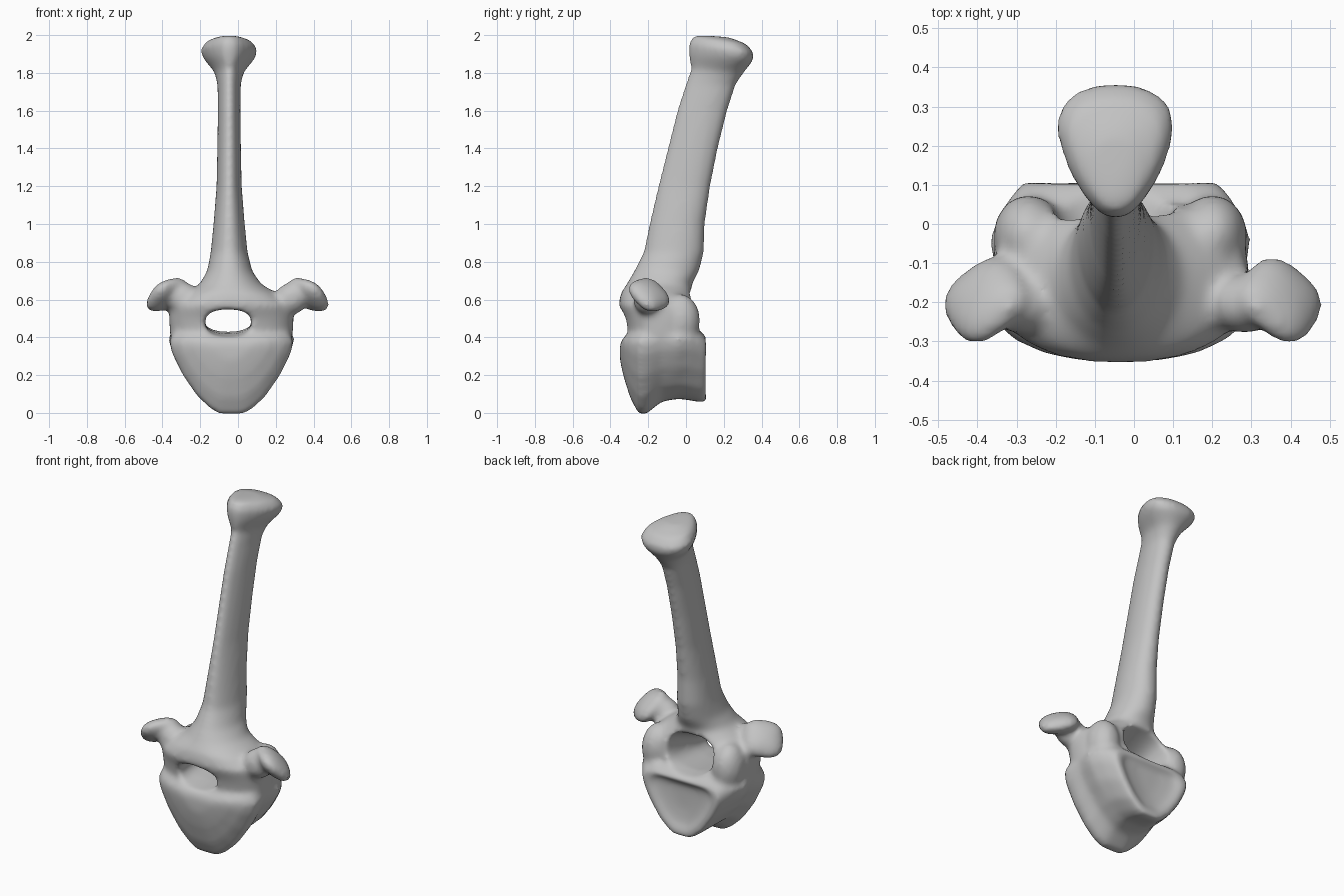
import bpy, bmesh, math
from mathutils import Matrix, Vector

cube = bpy.data.objects.get("Cube")
if cube:
    bpy.data.objects.remove(cube)

MID = -0.035
N = 40

bone = bpy.data.materials.new("bone grey")
bone.use_nodes = True
bone.diffuse_color = (0.55, 0.55, 0.55, 1)
bone.node_tree.nodes["Principled BSDF"].inputs["Base Color"].default_value = (0.55, 0.55, 0.55, 1)


def finish(name, bm):
    bmesh.ops.recalc_face_normals(bm, faces=bm.faces)
    mesh = bpy.data.meshes.new(name)
    bm.to_mesh(mesh)
    bm.free()
    mesh.materials.append(bone)
    ob = bpy.data.objects.new(name, mesh)
    bpy.context.collection.objects.link(ob)
    return ob


def loft(name, rings):
    """Skin a list of closed point rings and cap both ends."""
    bm = bmesh.new()
    loops = [[bm.verts.new(p) for p in ring] for ring in rings]
    for a, b in zip(loops, loops[1:]):
        for i in range(len(a)):
            j = (i + 1) % len(a)
            bm.faces.new((a[i], a[j], b[j], b[i]))
    bm.faces.new(loops[0])
    bm.faces.new(loops[-1])
    return finish(name, bm)


def power(v, e):
    return math.copysign(abs(v) ** e, v)


def level_ring(z, w, y0, y1, square, taper, tilt):
    """Horizontal section, narrowed to the front by taper."""
    ring = []
    mid = MID - .012 * min(1, max(0, z - .6) * 5)
    for i in range(N):
        a = 2 * math.pi * i / N
        s, c = power(math.sin(a), square), power(math.cos(a), square)
        y = (y0 + y1) / 2 + s * (y1 - y0) / 2
        x = mid + w * c * (1 + taper * s) / (1 + taper * taper / 2)
        ring.append((x, y, z + tilt * s))
    return ring


# Arch flowing up into the long spine and its flared head
arch_levels = [
    (.30, .27, -.28, .03, .8, 0, 0), (.41, .325, -.31, .06, .8, 0, 0),
    (.50, .33, -.327, .06, .8, 0, 0), (.57, .325, -.357, .06, .85, 0, 0),
    (.63, .25, -.347, .035, .9, 0, 0), (.68, .165, -.315, .03, 1, 0, 0),
    (.75, .12, -.275, .07, 1, 0, 0), (.85, .098, -.225, .095, 1, .1, 0),
    (1.0, .083, -.195, .10, 1, .15, 0), (1.2, .067, -.15, .13, 1, .2, 0),
    (1.4, .063, -.10, .17, 1, .2, 0), (1.6, .06, -.05, .22, 1, .2, 0),
    (1.74, .062, -.005, .265, 1, .25, 0), (1.81, .08, .025, .305, 1, .35, -.01),
    (1.88, .135, .013, .355, .9, .4, -.015), (1.93, .152, .013, .36, .9, .4, -.025),
    (1.975, .12, .04, .32, .9, .4, -.022), (1.993, .05, .10, .23, 1, .3, -.005),
]
spine = loft("arch_and_spine", [level_ring(*l) for l in arch_levels])

# Heart-shaped body, domed in front, narrower and gently dished behind
heart = [(0, 0), (.005, .2), (.06, .33), (.2, .54), (.45, .78), (.7, .95),
         (.85, 1), (.95, .92), (1, .7), (1, .3)]
heart += [(t, -w) for t, w in reversed(heart[1:])]


def heart_ring(y, w, z0, z1):
    return [(MID + .345 * w * u, y, z0 + t * (z1 - z0)) for t, u in heart]


body = loft("body", [heart_ring(*r) for r in (
    (-.35, .3, .28, .37), (-.33, .58, .19, .40), (-.295, .8, .08, .42),
    (-.25, .94, -.006, .44), (-.21, .96, -.006, .45), (-.13, .93, .06, .45),
    (-.04, .98, .075, .45), (.03, .90, .065, .45), (.08, .80, .055, .43),
    (.108, .73, .06, .40), (.107, .64, .09, .39), (.085, .5, .14, .38),
    (.075, .2, .22, .34))])


# Side processes: a stout neck ending in a tilted, slightly pointed paddle
def blob(name, centre, radii, roll=0, pitch=0, point=0):
    bm = bmesh.new()
    bmesh.ops.create_uvsphere(bm, u_segments=32, v_segments=16, radius=1)
    for v in bm.verts:
        pull = 1 - point * math.sin(2 * math.atan2(v.co.y, v.co.x)) ** 2
        v.co.x *= pull
        v.co.y *= pull
    bm.transform(Matrix.Translation(Vector(centre)) @ Matrix.Rotation(roll, 4, "Y")
                 @ Matrix.Rotation(pitch, 4, "X") @ Matrix.Diagonal((*radii, 1)))
    return finish(name, bm)


parts = [body]
for side, label in ((1, "left"), (-1, "right")):
    x = -.003
    parts.append(blob(label + "_paddle", (x + side * .378, -.195, .625),
                      (.127, .122, .055), side * .65, -.45, .1))
    parts.append(blob(label + "_neck", (x + side * .285, -.205, .605),
                      (.09, .075, .085), side * -.5))
    parts.append(blob(label + "_rear_facet", (MID + side * .235, -.03, .49),
                      (.09, .105, .14)))

# Canal from front to back, wider behind
canal = loft("canal_cutter", [
    [(MID - .017 + rx * power(math.cos(a), .8), y, z + rz * power(math.sin(a), .8))
     for a in (2 * math.pi * i / N for i in range(N))]
    for y, z, rx, rz in ((-.5, .46, .125, .08), (-.2, .485, .122, .067),
                         (0, .535, .145, .105), (.2, .56, .18, .15))])
canal.hide_render = True

# Small side hollows between body and arch
cutters = [canal]
for side in (1, -1):
    pit = blob("side_hollow", (MID + side * .37, .02, .43), (.06, .06, .035))
    pit.hide_render = True
    cutters.append(pit)

# Fuse everything into one smooth bone
bpy.ops.object.select_all(action="DESELECT")
for ob in parts + [spine]:
    ob.select_set(True)
bpy.context.view_layer.objects.active = spine
bpy.ops.object.join()
spine.name = "vertebra"


def apply(kind, **settings):
    mod = spine.modifiers.new(kind.lower(), kind)
    for key, value in settings.items():
        setattr(mod, key, value)
    bpy.ops.object.modifier_apply(modifier=mod.name)


apply("REMESH", mode="VOXEL", voxel_size=.013)
for cutter in cutters:
    apply("BOOLEAN", operation="DIFFERENCE", object=cutter, solver="EXACT")
    bpy.data.objects.remove(cutter)
apply("REMESH", mode="VOXEL", voxel_size=.013)
apply("SMOOTH", factor=.5, iterations=14)

spine.data.materials.clear()
spine.data.materials.append(bone)
spine.data.polygons.foreach_set("material_index", [0] * len(spine.data.polygons))
bpy.ops.object.shade_smooth()
